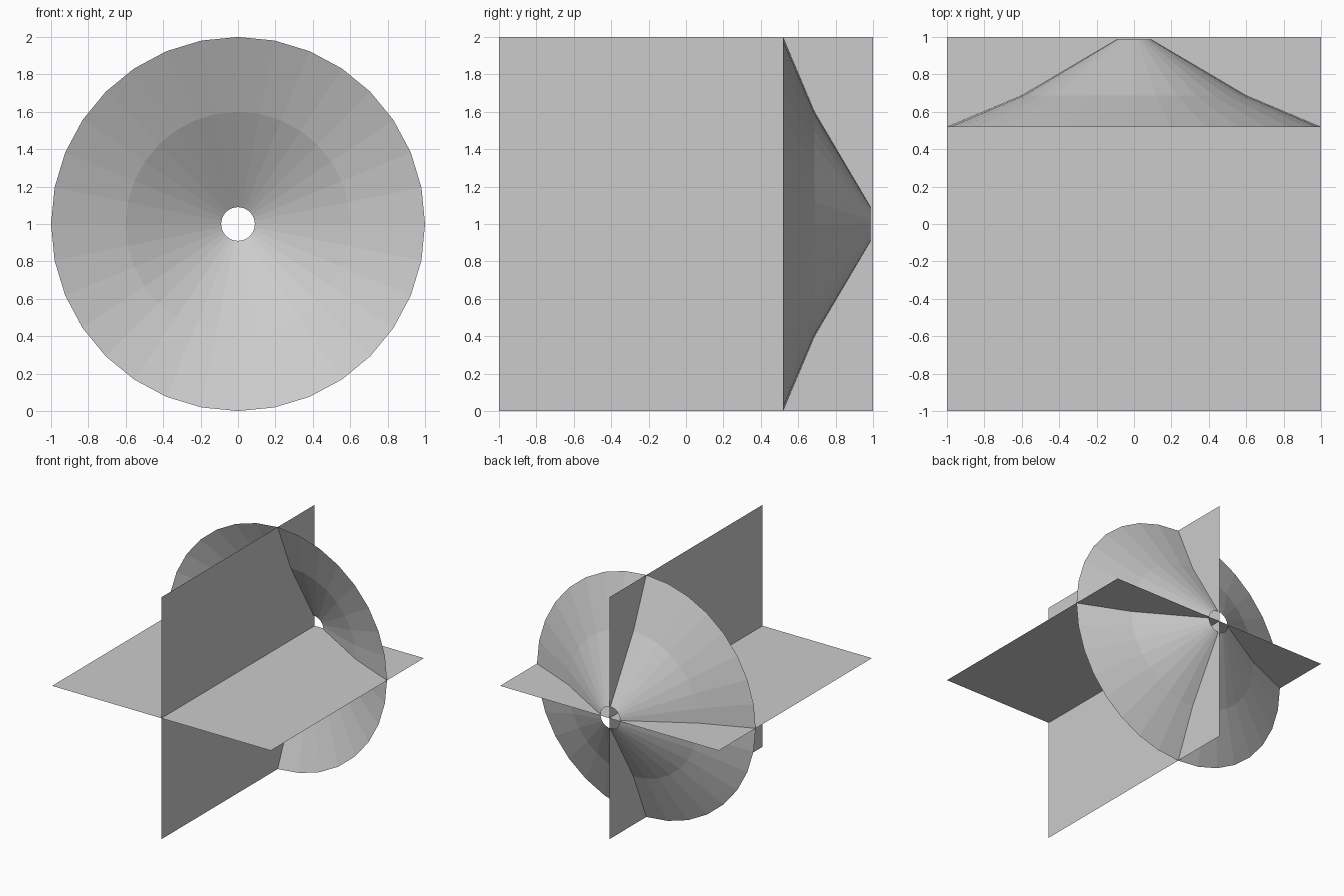
import bpy, bmesh
from math import pi
from mathutils import Vector

if "Cube" in bpy.data.objects:
    bpy.data.objects.remove(bpy.data.objects["Cube"])

SIDES = 32
# Dish profile as (radius, y), rim to hole
PROFILE = [(1.0, 0.518), (0.6, 0.687), (0.09, 0.987)]


def finish(name, bm):
    mesh = bpy.data.meshes.new(name)
    bm.to_mesh(mesh)
    bm.free()
    obj = bpy.data.objects.new(name, mesh)
    bpy.context.collection.objects.link(obj)
    return obj


def sheet(name, rotation=(0, 0, 0)):
    bm = bmesh.new()
    bmesh.ops.create_grid(bm, x_segments=1, y_segments=1, size=1)
    obj = finish(name, bm)
    obj.location = (0, 0, 1)
    obj.rotation_euler = rotation
    return obj


# Crossed flat sheets
sheet("horizontal_sheet")
sheet("vertical_sheet", (0, pi / 2, 0))

# Open faceted dish, revolved about the y axis
bm = bmesh.new()
verts = [bm.verts.new((0, y, 1 + r)) for r, y in PROFILE]
edges = [bm.edges.new(pair) for pair in zip(verts, verts[1:])]
bmesh.ops.spin(bm, geom=verts + edges, cent=Vector((0, 0, 1)), axis=Vector((0, 1, 0)),
               angle=2 * pi, steps=SIDES, use_duplicate=False)
bmesh.ops.remove_doubles(bm, verts=bm.verts, dist=1e-4)
bmesh.ops.recalc_face_normals(bm, faces=bm.faces)
finish("flared_dish", bm)
